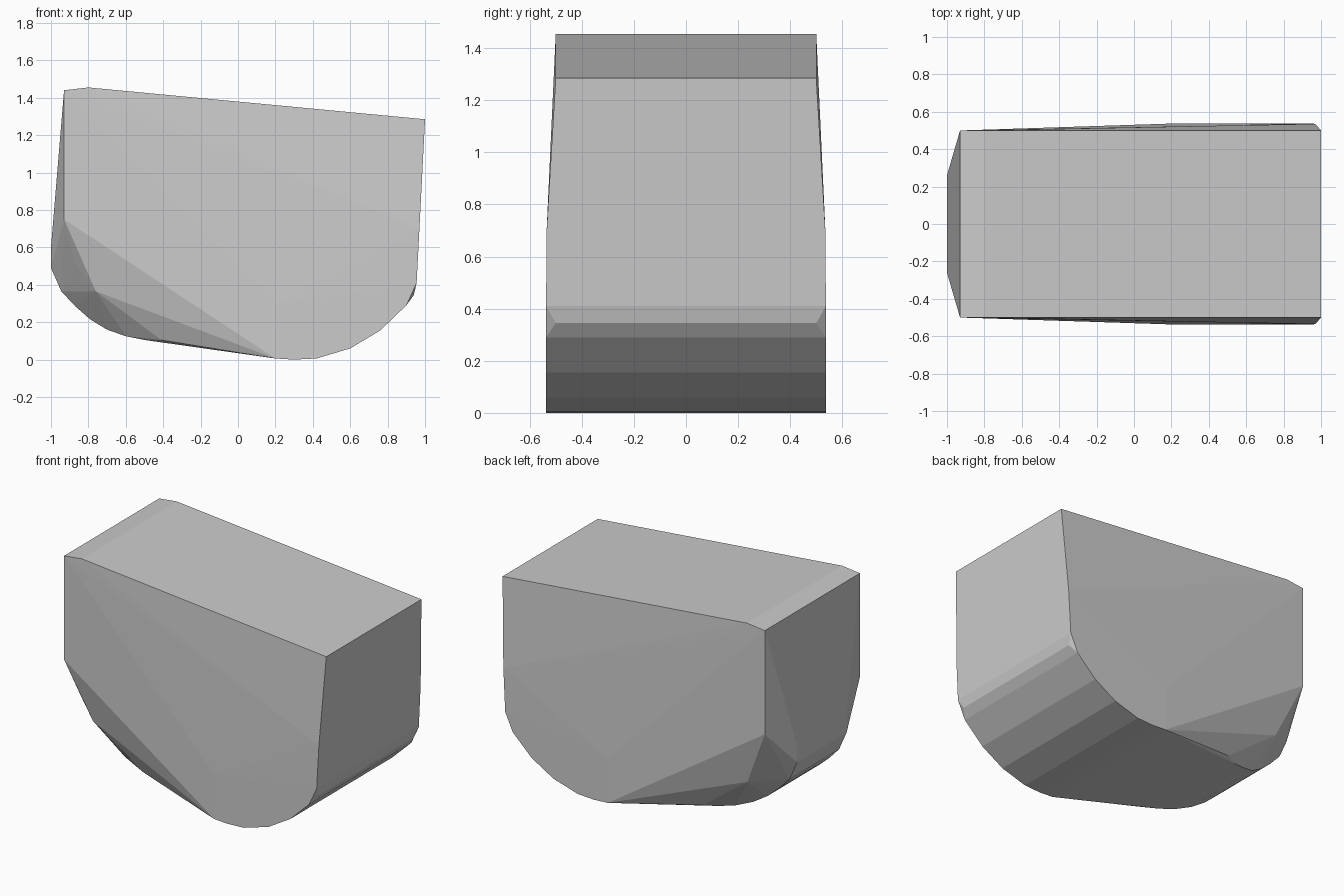
import bpy
import bmesh

# Half of the faceted block as (x, half width, z); mirrored in y and hulled
top = [(-0.93, 0.5, 1.44), (-0.8, 0.5, 1.455), (1.0, 0.5, 1.285)]

# Rounded lower edge at the right end and along the belly
right_curve = [(0.97, 0.535, 0.70), (0.955, 0.537, 0.41), (0.94, 0.5, 0.345),
               (0.9, 0.537, 0.29), (0.76, 0.537, 0.155), (0.6, 0.537, 0.06),
               (0.42, 0.537, 0.006), (0.3, 0.537, 0.0), (0.2, 0.537, 0.006),
               (0.2, 0.537, 0.30)]

# Tapered left end: lower profile and bevelled corner
left_curve = [(-0.5, 0.36, 0.105), (-0.6, 0.33, 0.125), (-0.7, 0.29, 0.16),
              (-0.79, 0.27, 0.215), (-0.87, 0.26, 0.285), (-0.945, 0.26, 0.365),
              (-1.0, 0.26, 0.49), (-1.0, 0.26, 0.6)]
left_corner = [(-0.93, 0.5, 0.75), (-0.865, 0.42, 0.5), (-0.76, 0.44, 0.365),
               (-0.41, 0.41, 0.105)]

bm = bmesh.new()
for x, y, z in top + right_curve + left_curve + left_corner:
    for side in (-1, 1):
        bm.verts.new((x, y * side, z))
hull = bmesh.ops.convex_hull(bm, input=bm.verts[:])
loose = [v for v in bm.verts if not v.link_faces]
bmesh.ops.delete(bm, geom=loose, context='VERTS')
bmesh.ops.dissolve_limit(bm, angle_limit=0.005, verts=bm.verts[:], edges=bm.edges[:])
bmesh.ops.recalc_face_normals(bm, faces=bm.faces[:])

mesh = bpy.data.meshes.new("faceted_block")
bm.to_mesh(mesh)
bm.free()
block = bpy.data.objects.new("faceted_block", mesh)
bpy.context.collection.objects.link(block)
